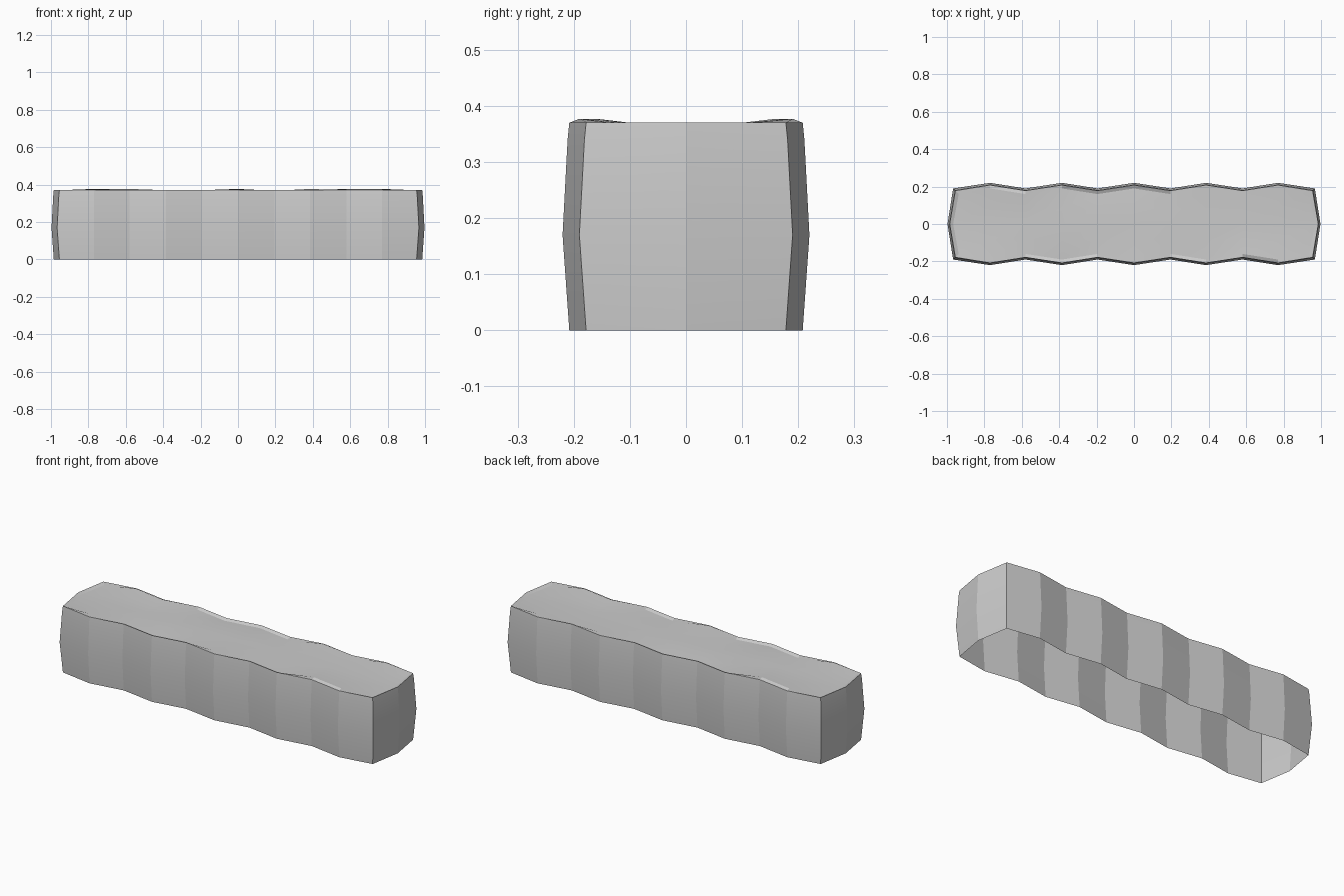
import bpy

if "Cube" in bpy.data.objects:
    bpy.data.objects.remove(bpy.data.objects["Cube"])

# Scalloped hedge-like block: shared station positions along the length and width
XS = [-.955, -.77, -.58, -.385, -.195, 0, .195, .385, .58, .77, .955]
FR = [-1, -.47, 0, .47, 1]
NX, NY = len(XS), len(FR)


def point(i, j, grow):
    """Plan position at station i, row j, with the outline grown outward."""
    half = (.208 if i % 2 else .178) + grow
    y = FR[j] * half
    x = XS[i]
    if i in (0, NX - 1):
        x += (1 if x > 0 else -1) * (.03 * (1 - abs(FR[j])) + grow)
    return x, y


# Perimeter order, counter-clockwise
LOOP = ([(i, 0) for i in range(NX)]
        + [(NX - 1, j) for j in range(1, NY)]
        + [(i, NY - 1) for i in range(NX - 2, -1, -1)]
        + [(0, j) for j in range(NY - 2, 0, -1)])
N = len(LOOP)
verts, faces = [], []

# Bulging side walls and the narrow top rim
for z, grow in [(0, 0), (.17, .012), (.34, .003), (.37, 0)]:
    verts += [(*point(i, j, grow), z) for i, j in LOOP]
for r in range(3):
    for k in range(N):
        a, b = r * N + k, r * N + (k + 1) % N
        faces.append((a, b, b + N, a + N))

# Slightly uneven top, set in from the rim, with a few low bumps
base = len(verts)
BUMPS = {(1, 0), (1, 4), (2, 4), (5, 0), (7, 4), (8, 0), (9, 0), (9, 4)}
for i in range(NX):
    for j in range(NY):
        edge = i in (0, NX - 1) or j in (0, NY - 1)
        z = .377 if (i, j) in BUMPS else (.362 if edge else .367)
        verts.append((*point(i, j, -.018), z))


def top(i, j):
    return base + i * NY + j


for i in range(NX - 1):
    for j in range(NY - 1):
        faces.append((top(i, j), top(i + 1, j), top(i + 1, j + 1), top(i, j + 1)))
for k in range(N):
    n = (k + 1) % N
    faces.append((3 * N + k, 3 * N + n, top(*LOOP[n]), top(*LOOP[k])))

mesh = bpy.data.meshes.new("hedge_block")
mesh.from_pydata(verts, [], faces)
mesh.validate()
hedge = bpy.data.objects.new("hedge_block", mesh)
bpy.context.collection.objects.link(hedge)
bpy.context.view_layer.objects.active = hedge
hedge.select_set(True)
bpy.ops.object.shade_smooth_by_angle(angle=.2)
